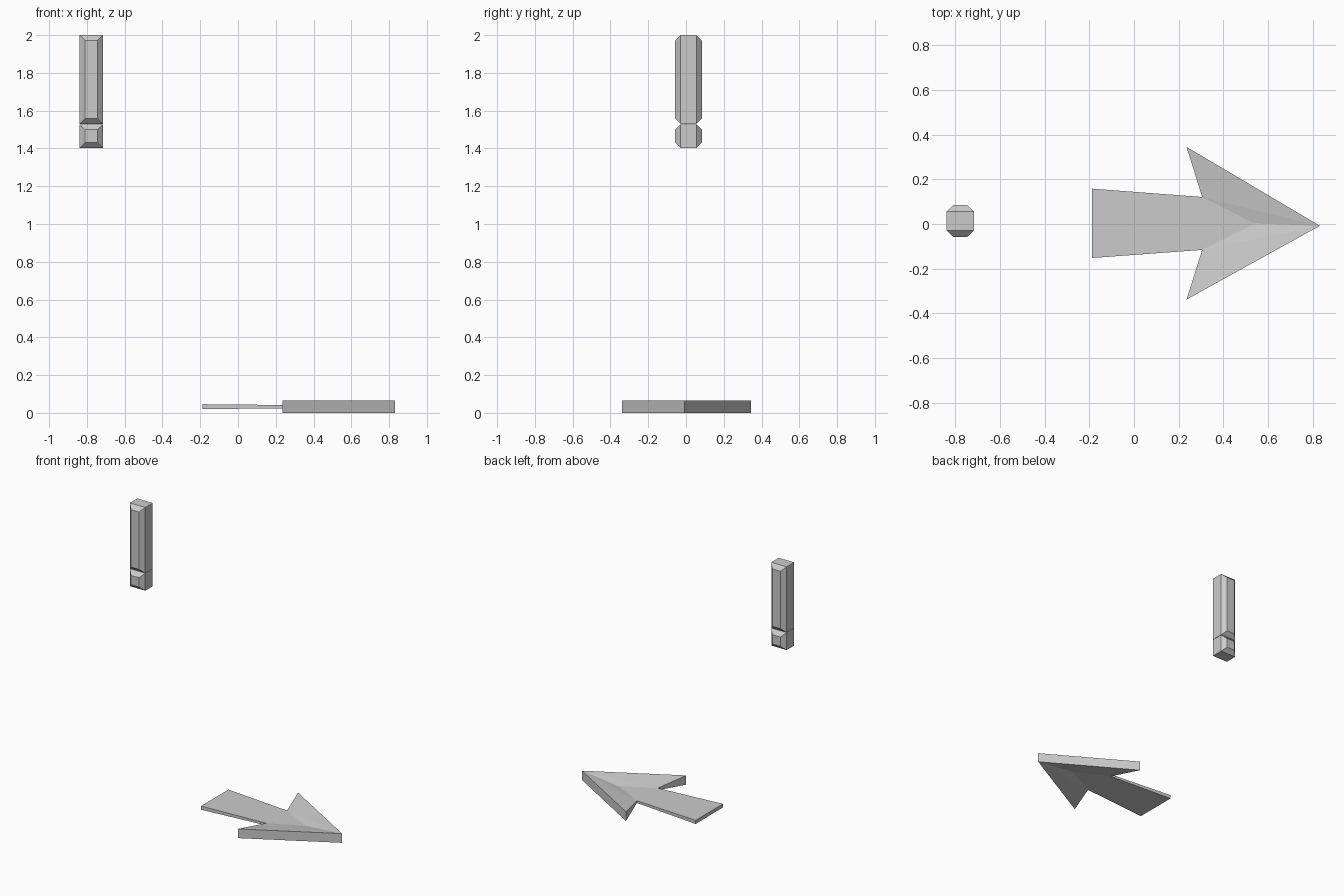
import bpy
import bmesh

cube = bpy.data.objects.get("Cube")
if cube:
    bpy.data.objects.remove(cube, do_unlink=True)

grey = bpy.data.materials.new("light_grey")
grey.use_nodes = True
grey.diffuse_color = (0.6, 0.6, 0.6, 1)
grey.node_tree.nodes["Principled BSDF"].inputs["Base Color"].default_value = (0.6, 0.6, 0.6, 1)


def finish(bm, name):
    bmesh.ops.recalc_face_normals(bm, faces=bm.faces)
    mesh = bpy.data.meshes.new(name)
    bm.to_mesh(mesh)
    bm.free()
    mesh.materials.append(grey)
    obj = bpy.data.objects.new(name, mesh)
    bpy.context.collection.objects.link(obj)
    return obj


def chamfered_block(name, z_low, z_high):
    """Block whose front and back taper in to a smaller flat panel."""
    cx, half_x, inset = -0.777, 0.061, 0.029
    bm = bmesh.new()
    rings = []
    for y, d in ((-0.058, inset), (-0.029, 0), (0.056, 0), (0.084, inset)):
        x = half_x - d
        rings.append([bm.verts.new((cx + sx * x, y, z)) for sx, z in (
            (-1, z_low + d), (1, z_low + d), (1, z_high - d), (-1, z_high - d))])
    for a, b in zip(rings, rings[1:]):
        for i in range(4):
            j = (i + 1) % 4
            bm.faces.new((a[i], a[j], b[j], b[i]))
    bm.faces.new(rings[0])
    bm.faces.new(rings[-1])
    return finish(bm, name)


def arrow(name):
    """Flat arrow, thick at its rim and dished towards the middle of the head."""
    middle = 0.033
    # x, y and half thickness of each corner
    points = {
        "tip": (0.832, -0.008, 0.033),
        "wing_l": (0.235, 0.345, 0.033), "wing_r": (0.235, -0.338, 0.033),
        "notch_l": (0.305, 0.121, 0.008), "notch_r": (0.305, -0.116, 0.008),
        "tail_l": (-0.187, 0.158, 0.013), "tail_r": (-0.187, -0.152, 0.013),
        "heart": (0.54, 0.002, 0.006),
    }
    faces = (("tip", "wing_l", "notch_l"), ("tip", "notch_l", "heart"),
             ("tip", "heart", "notch_r"), ("tip", "notch_r", "wing_r"),
             ("heart", "notch_l", "notch_r"),
             ("notch_l", "tail_l", "tail_r", "notch_r"))
    rim = ("tip", "wing_l", "notch_l", "tail_l", "tail_r", "notch_r", "wing_r")
    bm = bmesh.new()
    top, bottom = ({k: bm.verts.new((x, y, middle + s * h))
                    for k, (x, y, h) in points.items()} for s in (1, -1))
    for side in (top, bottom):
        for face in faces:
            bm.faces.new([side[k] for k in face])
    for a, b in zip(rim, rim[1:] + rim[:1]):
        bm.faces.new((top[a], top[b], bottom[b], bottom[a]))
    return finish(bm, name)


# Upright mark: long bar standing on a short dot
chamfered_block("mark_bar", 1.53, 2.0)
chamfered_block("mark_dot", 1.403, 1.528)

# Pointer lying on the floor
arrow("floor_arrow")
